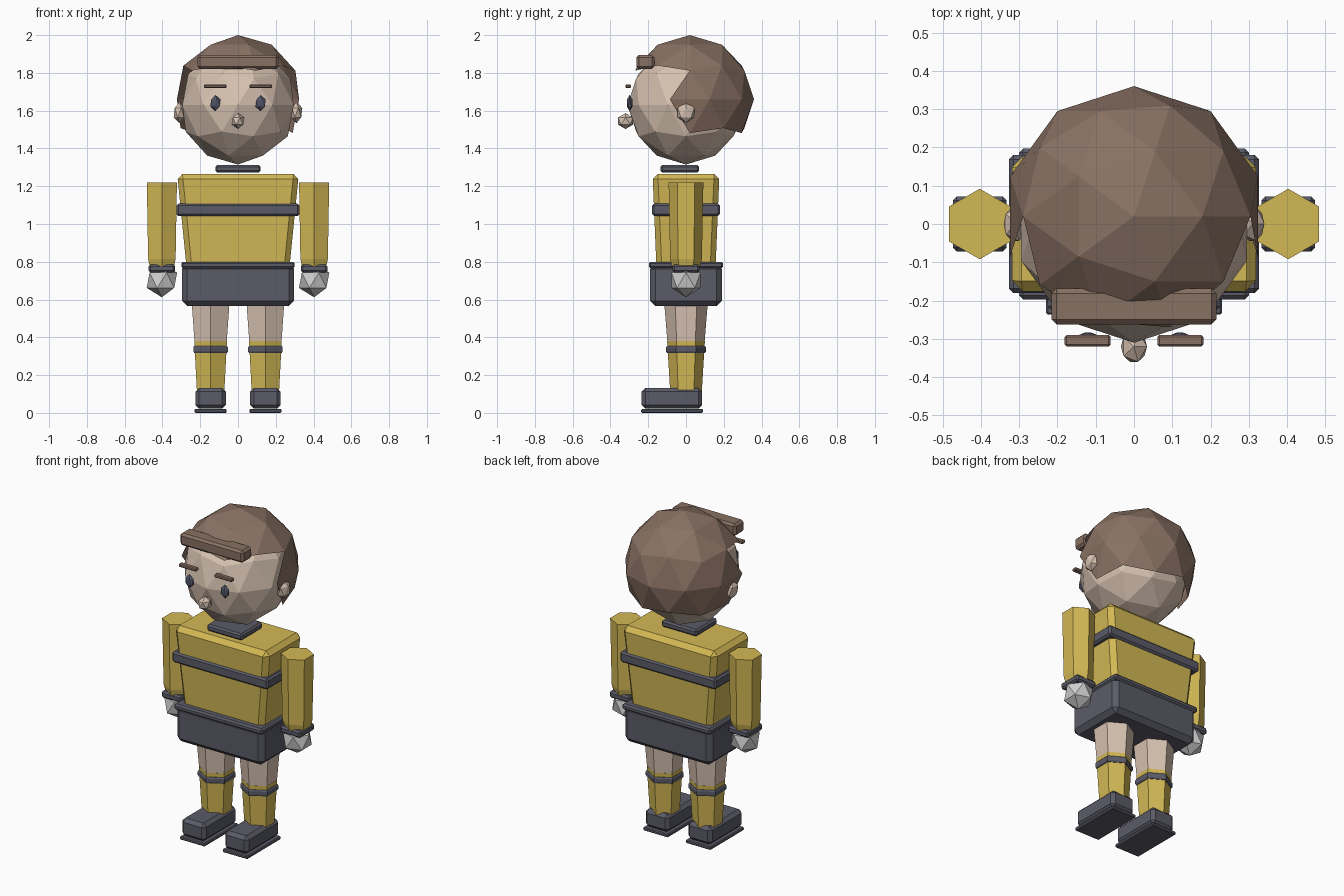
import bpy, bmesh, math

if "Cube" in bpy.data.objects:
    bpy.data.objects.remove(bpy.data.objects["Cube"])


def mat(name, rgb):
    m = bpy.data.materials.new(name)
    m.diffuse_color = (*rgb, 1)
    m.use_nodes = True
    m.node_tree.nodes["Principled BSDF"].inputs["Base Color"].default_value = m.diffuse_color
    return m


YELLOW = mat("yellow cloth", (0.65, 0.48, 0.09))
DARK = mat("dark slate", (0.105, 0.105, 0.14))
SKIN = mat("skin", (0.68, 0.54, 0.44))
HAIR = mat("brown hair", (0.25, 0.165, 0.125))
GLOVE = mat("light grey", (0.62, 0.62, 0.62))
EYE = mat("eye blue black", (0.08, 0.085, 0.13))


def finish(name, bm, material, loc=(0, 0, 0)):
    bmesh.ops.recalc_face_normals(bm, faces=bm.faces)
    me = bpy.data.meshes.new(name)
    bm.to_mesh(me)
    bm.free()
    me.materials.append(material)
    ob = bpy.data.objects.new(name, me)
    ob.location = loc
    bpy.context.collection.objects.link(ob)
    return ob


def box(name, material, x, y, z, bevel, taper=(1, 1)):
    """Chamfered box from (min, max) ranges; taper scales the bottom end."""
    bm = bmesh.new()
    bmesh.ops.create_cube(bm, size=1)
    size = [r[1] - r[0] for r in (x, y, z)]
    mid = [(r[0] + r[1]) / 2 for r in (x, y, z)]
    for v in bm.verts:
        low = v.co.z < 0
        v.co.x *= size[0] * (taper[0] if low else 1)
        v.co.y *= size[1] * (taper[1] if low else 1)
        v.co.z *= size[2]
    bmesh.ops.bevel(bm, geom=bm.edges[:], offset=bevel, segments=1,
                    affect='EDGES', profile=0.5)
    return finish(name, bm, material, mid)


def hex_column(name, material, x, rings):
    """Six-sided column through (z, radius) rings, corners facing front and back."""
    bm = bmesh.new()
    loops = [[bm.verts.new((r * math.sin(i * math.pi / 3),
                            r * math.cos(i * math.pi / 3), z))
              for i in range(6)] for z, r in rings]
    for a, b in zip(loops, loops[1:]):
        for i in range(6):
            j = (i + 1) % 6
            bm.faces.new((a[i], a[j], b[j], b[i]))
    bm.faces.new(loops[0])
    bm.faces.new(loops[-1])
    return finish(name, bm, material, (x, 0, 0))


def ball(name, material, loc, scale, subdiv=1, keep=None):
    """Faceted ball; keep(centre) chooses which unit-sphere faces remain."""
    bm = bmesh.new()
    bmesh.ops.create_icosphere(bm, subdivisions=subdiv, radius=1)
    if keep:
        drop = [f for f in bm.faces if not keep(f.calc_center_median())]
        bmesh.ops.delete(bm, geom=drop, context='FACES')
    bmesh.ops.scale(bm, vec=scale, verts=bm.verts)
    return finish(name, bm, material, loc)


# Head, and a hair cap open over the face and under the nape
ball("head", SKIN, (0, 0, 1.63), (0.31, 0.31, 0.315), 2)
ball("hair", HAIR, (0, 0.02, 1.66), (0.34, 0.34, 0.34), 2,
     lambda c: c.z > 0.45 or (c.y > -0.1 and c.z > -0.45))
box("fringe", HAIR, (-0.215, 0.215), (-0.262, -0.168), (1.82, 1.895), 0.013)
ball("nose", SKIN, (0, -0.32, 1.545), (0.038, 0.047, 0.042))

# Torso, collar, chest band, belt and shorts
box("torso", YELLOW, (-0.322, 0.322), (-0.177, 0.177), (0.75, 1.265), 0.028,
    (0.84, 0.88))
box("collar", DARK, (-0.12, 0.12), (-0.135, 0.07), (1.272, 1.313), 0.01)
box("chest_band", DARK, (-0.326, 0.326), (-0.18, 0.18), (1.042, 1.108), 0.011)
box("belt", DARK, (-0.3, 0.3), (-0.197, 0.197), (0.764, 0.8), 0.01)
box("shorts", DARK, (-0.297, 0.297), (-0.19, 0.19), (0.565, 0.79), 0.028)

# Paired parts
for side, s in (("left", 1), ("right", -1)):
    def span(centre, half):
        return (s * centre - half, s * centre + half)

    # Face
    ball(side + "_eye", EYE, (s * 0.12, -0.298, 1.64), (0.03, 0.017, 0.043))
    box(side + "_eyebrow", HAIR, span(0.121, 0.06), (-0.32, -0.29),
        (1.719, 1.739), 0.005)
    ball(side + "_ear", SKIN, (s * 0.31, 0, 1.59), (0.034, 0.052, 0.056))

    # Arm
    hex_column(side + "_sleeve", YELLOW, s * 0.403,
               [(0.775, 0.074), (0.815, 0.084), (1.22, 0.092)])
    box(side + "_cuff", DARK, span(0.403, 0.07), (-0.072, 0.072),
        (0.743, 0.785), 0.01)
    ball(side + "_hand", GLOVE, (s * 0.403, 0, 0.702), (0.09, 0.09, 0.09))

    # Leg
    hex_column(side + "_leg", SKIN, s * 0.145, [(0.37, 0.098), (0.59, 0.116)])
    hex_column(side + "_sock", YELLOW, s * 0.145, [(0.1, 0.083), (0.38, 0.1)])
    hex_column(side + "_sock_band", DARK, s * 0.145,
               [(0.317, 0.1), (0.325, 0.106), (0.347, 0.106), (0.355, 0.1)])
    box(side + "_shoe", DARK, span(0.145, 0.081), (-0.235, 0.085),
        (0.022, 0.132), 0.02)
    box(side + "_sole", DARK, span(0.145, 0.085), (-0.237, 0.09),
        (0, 0.021), 0.005)
